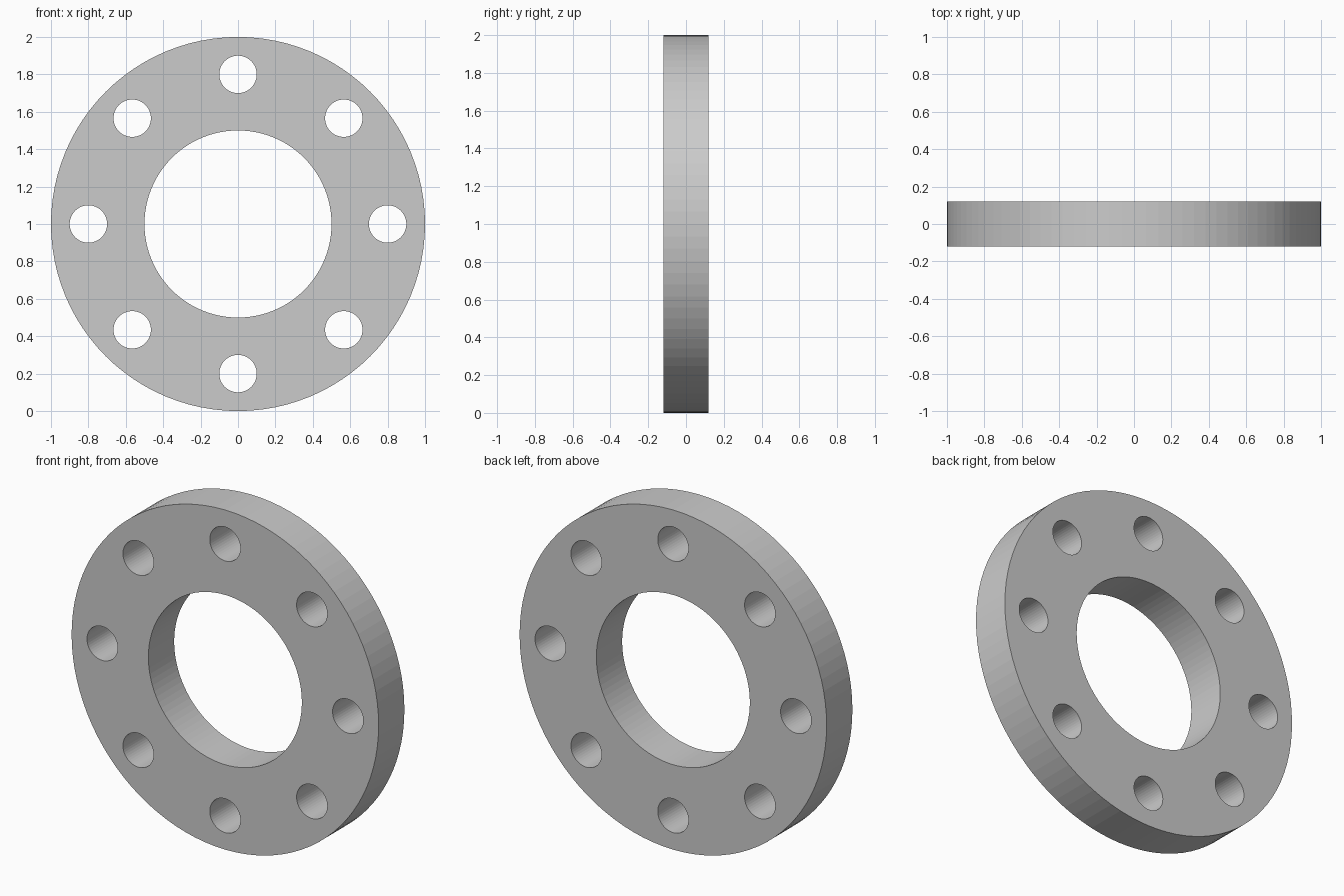
import bpy, bmesh
from math import sin, cos, tau, pi
from mathutils import Matrix

if "Cube" in bpy.data.objects:
    bpy.data.objects.remove(bpy.data.objects["Cube"])

OUTER_R, BORE_R, BOLT_R, PITCH_R = 1.0, 0.5, 0.1, 0.8
HALF_THICKNESS = 0.12
BOLT_COUNT = 8

# Flat profile of the flange, filled and extruded
profile = bpy.data.curves.new("flange_profile", 'CURVE')
profile.dimensions = '2D'
profile.fill_mode = 'BOTH'
profile.extrude = HALF_THICKNESS


def add_circle(cx, cy, radius, sides):
    spline = profile.splines.new('POLY')
    spline.points.add(sides - 1)
    for i, point in enumerate(spline.points):
        a = tau * i / sides
        point.co = (cx + radius * cos(a), cy + radius * sin(a), 0, 1)
    spline.use_cyclic_u = True
    spline.use_smooth = False


# Outer rim, central bore and ring of bolt holes
add_circle(0, 0, OUTER_R, 96)
add_circle(0, 0, BORE_R, 96)
for k in range(BOLT_COUNT):
    a = tau * k / BOLT_COUNT
    add_circle(PITCH_R * cos(a), PITCH_R * sin(a), BOLT_R, 48)

# Convert to a solid mesh, stand it upright and rest it on z = 0
flange = bpy.data.objects.new("bolt_flange", profile)
bpy.context.collection.objects.link(flange)
bpy.context.view_layer.objects.active = flange
flange.select_set(True)
bpy.ops.object.convert(target='MESH')
flange = bpy.context.object

bm = bmesh.new()
bm.from_mesh(flange.data)
bmesh.ops.remove_doubles(bm, verts=bm.verts, dist=0.0005)
bmesh.ops.transform(bm, verts=bm.verts,
                    matrix=Matrix.Translation((0, 0, OUTER_R)) @ Matrix.Rotation(pi / 2, 4, 'X'))
bmesh.ops.recalc_face_normals(bm, faces=bm.faces)
for face in bm.faces:
    face.smooth = False
bm.to_mesh(flange.data)
bm.free()
